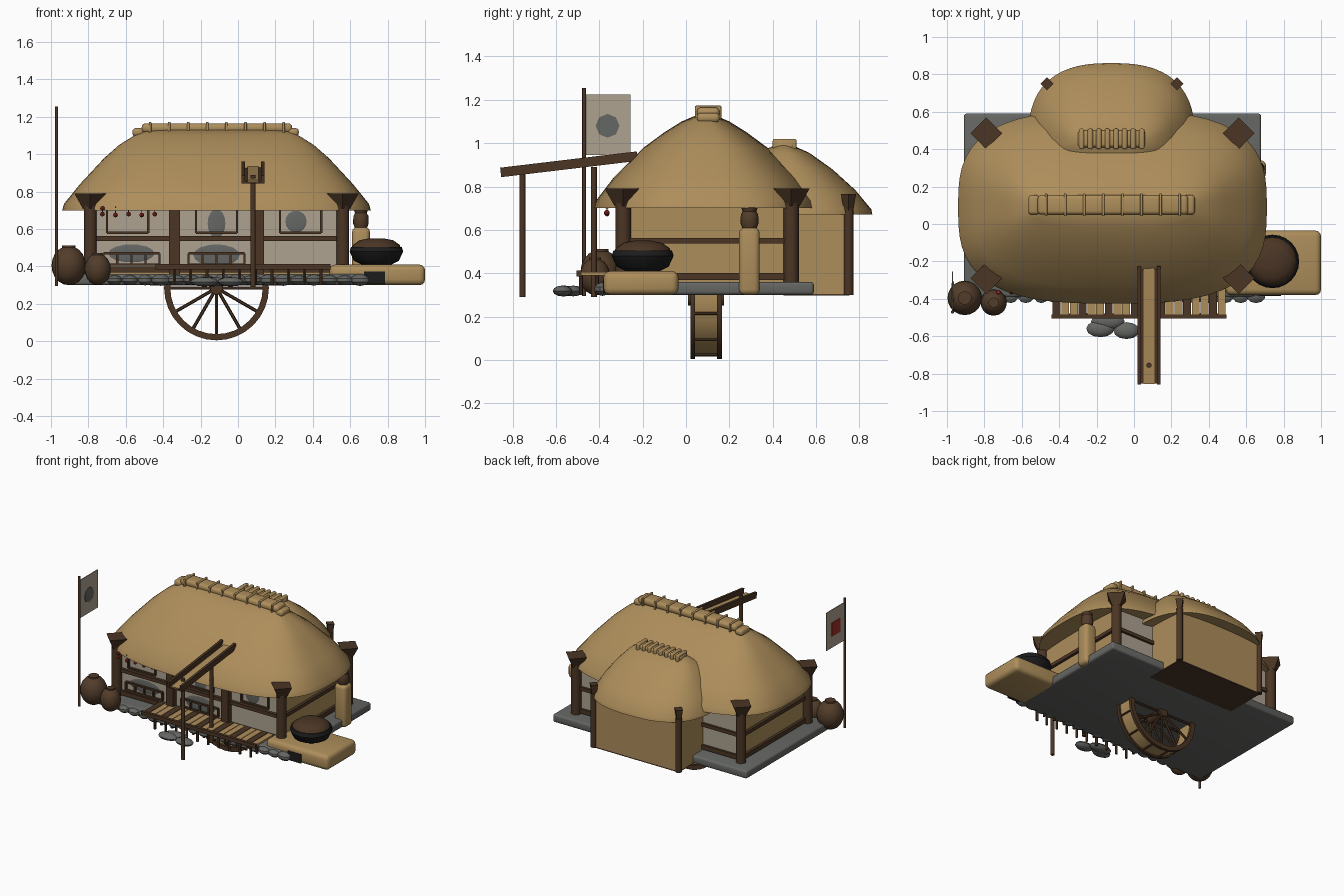
import bpy, bmesh, math, random
from mathutils import Vector, Matrix

random.seed(4)
if "Cube" in bpy.data.objects:
    bpy.data.objects.remove(bpy.data.objects["Cube"], do_unlink=True)


def material(name, r, g, b):
    m = bpy.data.materials.new(name)
    m.use_nodes = True
    m.diffuse_color = (r, g, b, 1)
    m.node_tree.nodes["Principled BSDF"].inputs["Base Color"].default_value = (r, g, b, 1)
    return m


STRAW = material("straw", 0.42, 0.27, 0.105)
WOOD = material("dark_wood", 0.07, 0.036, 0.018)
CLAY = material("brown_clay", 0.085, 0.046, 0.023)
STONE = material("grey_stone", 0.13, 0.135, 0.125)
PAPER = material("paper", 0.42, 0.36, 0.28)
IRON = material("black_iron", 0.012, 0.012, 0.012)
RED = material("red", 0.35, 0.03, 0.02)
CX, CY = -0.115, 0.09      # centre of the house


def finish(name, bm, mat, smooth=False):
    bmesh.ops.recalc_face_normals(bm, faces=bm.faces)
    me = bpy.data.meshes.new(name)
    bm.to_mesh(me)
    bm.free()
    me.materials.append(mat)
    ob = bpy.data.objects.new(name, me)
    bpy.context.collection.objects.link(ob)
    if smooth:
        bpy.ops.object.select_all(action='DESELECT')
        ob.select_set(True)
        bpy.context.view_layer.objects.active = ob
        bpy.ops.object.shade_smooth_by_angle(angle=math.radians(40))
    return ob


def box(name, x, y, z, mat, bevel=0.0):
    """Box from (low, high) pairs on each axis."""
    bm = bmesh.new()
    size = [b - a for a, b in (x, y, z)]
    mid = [(a + b) / 2 for a, b in (x, y, z)]
    bmesh.ops.create_cube(bm, size=1, matrix=Matrix.Translation(mid) @ Matrix.Diagonal((*size, 1)))
    if bevel:
        bmesh.ops.bevel(bm, geom=bm.edges[:], offset=bevel, segments=3, profile=0.5, affect='EDGES')
    return finish(name, bm, mat, bool(bevel))


def rod(name, a, b, r, mat, r2=None, sides=10):
    """Round or tapered bar between two points."""
    a, b = Vector(a), Vector(b)
    bm = bmesh.new()
    turn = (b - a).to_track_quat('Z', 'Y').to_matrix().to_4x4()
    bmesh.ops.create_cone(bm, cap_ends=True, segments=sides, radius1=r, radius2=r if r2 is None else r2,
                          depth=(b - a).length, matrix=Matrix.Translation((a + b) / 2) @ turn)
    return finish(name, bm, mat, sides > 6)


def ball(name, c, radii, mat, seg=16):
    bm = bmesh.new()
    bmesh.ops.create_uvsphere(bm, u_segments=seg, v_segments=seg // 2, radius=1,
                              matrix=Matrix.Translation(c) @ Matrix.Diagonal((*radii, 1)))
    return finish(name, bm, mat, True)


def loft(name, cx, cy, rings, power, mat, seg=64):
    """Stack of superellipse rings (half x, half y, z), closed at both ends."""
    bm = bmesh.new()
    loops = []
    for hx, hy, z in rings:
        loop = []
        for i in range(seg):
            c, s = math.cos(math.tau * i / seg), math.sin(math.tau * i / seg)
            k = (abs(c) ** power + abs(s) ** power) ** (-1 / power)
            loop.append(bm.verts.new((cx + hx * k * c, cy + hy * k * s, z)))
        loops.append(loop)
    for lo, hi in zip(loops, loops[1:]):
        for i in range(seg):
            j = (i + 1) % seg
            bm.faces.new((lo[i], lo[j], hi[j], hi[i]))
    bm.faces.new(loops[0])
    bm.faces.new(loops[-1])
    return finish(name, bm, mat, True)


# Stone base and walls
box("base_slab", (-0.91, 0.68), (-0.39, 0.59), (0.30, 0.36), STONE, 0.015)
box("house_walls", (-0.78, 0.55), (-0.265, 0.465), (0.35, 0.72), STRAW)
for name, y in (("front_paper_wall", -0.27), ("back_paper_wall", 0.47)):
    box(name, (-0.76, 0.53), (y - 0.004, y + 0.004), (0.38, 0.72), PAPER)

# Corner posts with flared heads, and the front posts
for x in (-0.79, 0.56):
    for y in (-0.29, 0.485):
        rod("corner_post", (x, y, 0.33), (x, y, 0.74), 0.036, WOOD)
        rod("post_head", (x, y, 0.71), (x, y, 0.79), 0.04, WOOD, 0.085, 4).rotation_euler = (0, 0, 0)
for x in (-0.34, 0.11):
    box("front_post", (x - 0.03, x + 0.03), (-0.315, -0.255), (0.36, 0.72), WOOD)

# Horizontal beams on every wall
for z, h in ((0.385, 0.016), (0.55, 0.013)):
    for y in (-0.28, 0.475):
        box("long_beam", (-0.79, 0.56), (y - 0.015, y + 0.015), (z - h, z + h), WOOD)
    for x in (-0.785, 0.555):
        box("side_beam", (x - 0.015, x + 0.015), (-0.29, 0.485), (z - h, z + h), WOOD)


def frame(name, x0, x1, z0, z1, bars=0):
    """Thin wooden frame on the front wall."""
    t, y = 0.006, (-0.29, -0.272)
    for i in range(bars + 2):
        x = x0 + (x1 - x0) * i / (bars + 1)
        box(name + "_upright", (x - t, x + t), y, (z0, z1), WOOD)
    for z in (z0, z1):
        box(name + "_rail", (x0, x1), y, (z - t, z + t), WOOD)


for x in (-0.59, -0.115, 0.335):
    frame("window", x - 0.11, x + 0.11, 0.58, 0.71)
for x in (-0.57, -0.115):
    frame("screen", x - 0.15, x + 0.15, 0.41, 0.47, 3)

# Painted grey hills on the paper
for x, z, w, h in ((-0.57, 0.47, 0.13, 0.05), (-0.115, 0.46, 0.13, 0.06),
                   (-0.115, 0.63, 0.05, 0.08), (0.31, 0.64, 0.06, 0.06)):
    ball("painted_hill", (x, -0.273, z), (w, 0.004, h), STONE)

# Thatched main roof, and the annex with its lower roof
loft("main_roof", CX, CY, [(0.6, 0.32, 0.72), (0.79, 0.48, 0.70), (0.825, 0.515, 0.70),
     (0.815, 0.505, 0.735), (0.73, 0.425, 0.84), (0.6, 0.285, 0.98), (0.52, 0.19, 1.05),
     (0.44, 0.11, 1.1), (0.38, 0.04, 1.13)], 3, STRAW)
box("annex_walls", (-0.47, 0.235), (0.45, 0.755), (0.305, 0.71), STRAW)
box("annex_floor", (-0.47, 0.235), (0.45, 0.755), (0.297, 0.305), WOOD)
for x in (-0.465, 0.23):
    rod("annex_post", (x, 0.75, 0.30), (x, 0.75, 0.70), 0.022, WOOD)
    rod("annex_post_head", (x, 0.75, 0.69), (x, 0.75, 0.765), 0.022, WOOD, 0.035, 4)
loft("annex_roof", -0.12, 0.45, [(0.3, 0.28, 0.69), (0.42, 0.385, 0.67), (0.445, 0.41, 0.67),
     (0.44, 0.405, 0.695), (0.39, 0.33, 0.785), (0.32, 0.225, 0.88), (0.25, 0.12, 0.955),
     (0.17, 0.03, 0.995)], 2.6, STRAW)

# Ridge bundles with straps
box("ridge_bundle", (-0.515, 0.29), (0.05, 0.155), (1.115, 1.165), STRAW, 0.02)
for x in (-0.535, 0.295):
    box("ridge_end", (x - 0.03, x + 0.03), (0.05, 0.155), (1.095, 1.14), STRAW, 0.018)
for i in range(8):
    x = -0.47 + i * 0.102
    box("ridge_strap", (x - 0.007, x + 0.007), (0.042, 0.163), (1.11, 1.173), STRAW, 0.005)
box("annex_ridge", (-0.3, 0.06), (0.41, 0.5), (0.965, 1.01), STRAW, 0.018)
for i in range(8):
    x = -0.28 + i * 0.046
    box("annex_ridge_strap", (x - 0.014, x + 0.014), (0.4, 0.51), (0.965, 1.02), STRAW, 0.01)

# Water wheel under the floor: rims, drum, paddles and spokes
WZ, WY0, WY1 = 0.285, 0.02, 0.165


def ring(name, y0, y1, inner, outer, mat, seg=32):
    bm = bmesh.new()
    sect = ((inner, y0), (outer, y0), (outer, y1), (inner, y1))
    loops = [[bm.verts.new((CX + r * math.cos(math.tau * i / seg), y, WZ + r * math.sin(math.tau * i / seg)))
              for r, y in sect] for i in range(seg)]
    for i in range(seg):
        a, b = loops[i], loops[(i + 1) % seg]
        for k in range(4):
            bm.faces.new((a[k], a[(k + 1) % 4], b[(k + 1) % 4], b[k]))
    finish(name, bm, mat, True)


ring("wheel_drum", WY0 + 0.02, WY1 - 0.02, 0.252, 0.268, STRAW)
for y in (WY0, WY1 - 0.022):
    ring("wheel_rim", y, y + 0.022, 0.247, 0.28, WOOD)
rod("wheel_axle", (CX, WY0 - 0.01, WZ), (CX, WY1 + 0.01, WZ), 0.035, WOOD)
for i in range(12):
    a = math.tau * i / 12
    d = Vector((math.cos(a), 0, math.sin(a)))
    for y in (WY0 + 0.011, WY1 - 0.011):
        c = Vector((CX, y, WZ))
        rod("wheel_spoke", c, c + d * 0.255, 0.009, WOOD, sides=6)
    a += math.tau / 24
    p = Vector((CX + 0.271 * math.cos(a), 0, WZ + 0.271 * math.sin(a)))
    rod("wheel_slat", p + Vector((0, WY0, 0)), p + Vector((0, WY1, 0)), 0.007, WOOD, sides=6)

# Porch of alternating planks on thin legs
for i in range(20):
    x = -0.435 + i * 0.0465
    box("porch_plank", (x, x + 0.042), (-0.485, -0.29), (0.39, 0.405), WOOD if i % 3 == 0 else STRAW)
box("porch_front_beam", (-0.44, 0.495), (-0.505, -0.483), (0.385, 0.412), WOOD)
for i in range(10):
    x = -0.34 + i * 0.087
    for y in (-0.485, -0.41):
        rod("porch_leg", (x, y, 0.30), (x, y, 0.39), 0.009, WOOD, sides=6)

# Foundation stones and stepping stones
for i in range(17):
    w = random.uniform(0.04, 0.055)
    ball("foundation_stone", (-0.66 + i * 0.082, -0.385, 0.327), (w, 0.04, random.uniform(0.026, 0.032)), STONE, 10)
for x, y, w in ((-0.18, -0.56, 0.075), (-0.04, -0.57, 0.07), (-0.14, -0.52, 0.09)):
    ball("step_stone", (x, y, 0.318), (w, 0.045, 0.025), STONE, 12)

# Stove with fire mouth, cooking pot and chimney
box("stove", (0.49, 1.0), (-0.38, -0.035), (0.30, 0.41), STRAW, 0.03)
box("fire_mouth", (0.675, 0.785), (-0.384, -0.376), (0.305, 0.372), IRON)
loft("pot", 0.74, -0.2, [(0.07, 0.07, 0.405), (0.12, 0.12, 0.43), (0.143, 0.143, 0.48), (0.135, 0.135, 0.505)], 2, IRON, 24)
loft("pot_lid", 0.74, -0.2, [(0.13, 0.13, 0.5), (0.125, 0.125, 0.515), (0.09, 0.09, 0.54), (0.04, 0.04, 0.55)], 2, WOOD, 24)
box("chimney", (0.61, 0.705), (0.245, 0.34), (0.30, 0.61), STRAW, 0.025)
loft("chimney_pot", 0.657, 0.293, [(0.03, 0.03, 0.6), (0.042, 0.042, 0.63), (0.04, 0.04, 0.67), (0.032, 0.032, 0.685),
     (0.038, 0.038, 0.703)], 2, CLAY, 16)

# Storage jars
for x, y, r, h in ((-0.905, -0.395, 0.092, 0.105), (-0.75, -0.42, 0.07, 0.085)):
    ball("jar", (x, y, 0.30 + h), (r, r, h), CLAY, 20)
    rod("jar_lid", (x, y, 0.29 + 2 * h), (x, y, 0.302 + 2 * h), r * 0.4, CLAY)

# Banner on its pole: grey disc on one side, red square on the other
rod("banner_pole", (-0.97, -0.47, 0.295), (-0.97, -0.47, 1.255), 0.009, WOOD)
box("banner", (-0.973, -0.967), (-0.462, -0.255), (0.945, 1.225), PAPER)
rod("banner_disc", (-0.968, -0.362, 1.08), (-0.963, -0.362, 1.08), 0.055, STONE, sides=8)
box("banner_square", (-0.977, -0.972), (-0.41, -0.315), (1.03, 1.13), RED)

# Sloping water trough on two supports
A, B = Vector((0.08, -0.855, 0.865)), Vector((0.08, -0.225, 0.94))


def trough_part(name, x0, x1, low, high, mat):
    bm = bmesh.new()
    mid, span = (A + B) / 2, B - A
    tilt = Matrix.Rotation(math.atan2(span.z, span.y), 4, 'X')
    shape = Matrix.Translation(((x0 + x1) / 2, 0, (low + high) / 2)) @ Matrix.Diagonal((x1 - x0, span.length, high - low, 1))
    bmesh.ops.create_cube(bm, size=1, matrix=Matrix.Translation(mid) @ tilt @ shape)
    finish(name, bm, mat)


trough_part("trough_floor", -0.055, 0.055, -0.022, -0.01, WOOD)
trough_part("trough_lining", -0.03, 0.03, -0.01, -0.004, STRAW)
for s in (-1, 1):
    trough_part("trough_side", s * 0.052 - 0.009, s * 0.052 + 0.009, -0.022, 0.022, WOOD)
for y, z in ((-0.755, 0.91), (-0.425, 0.91)):
    rod("trough_support", (0.08, y, 0.29), (0.08, y, z - 0.02), 0.014, WOOD)

# Red berries hung from the eave
for i in range(5):
    x = -0.725 + i * 0.07
    for z in (0.68, 0.71) if i % 2 == 0 else (0.675,):
        ball("berry", (x, -0.365, z), (0.013, 0.013, 0.013), RED, 8)
    rod("berry_string", (x, -0.365, 0.68), (x, -0.365, 0.72), 0.002, WOOD, sides=4)
